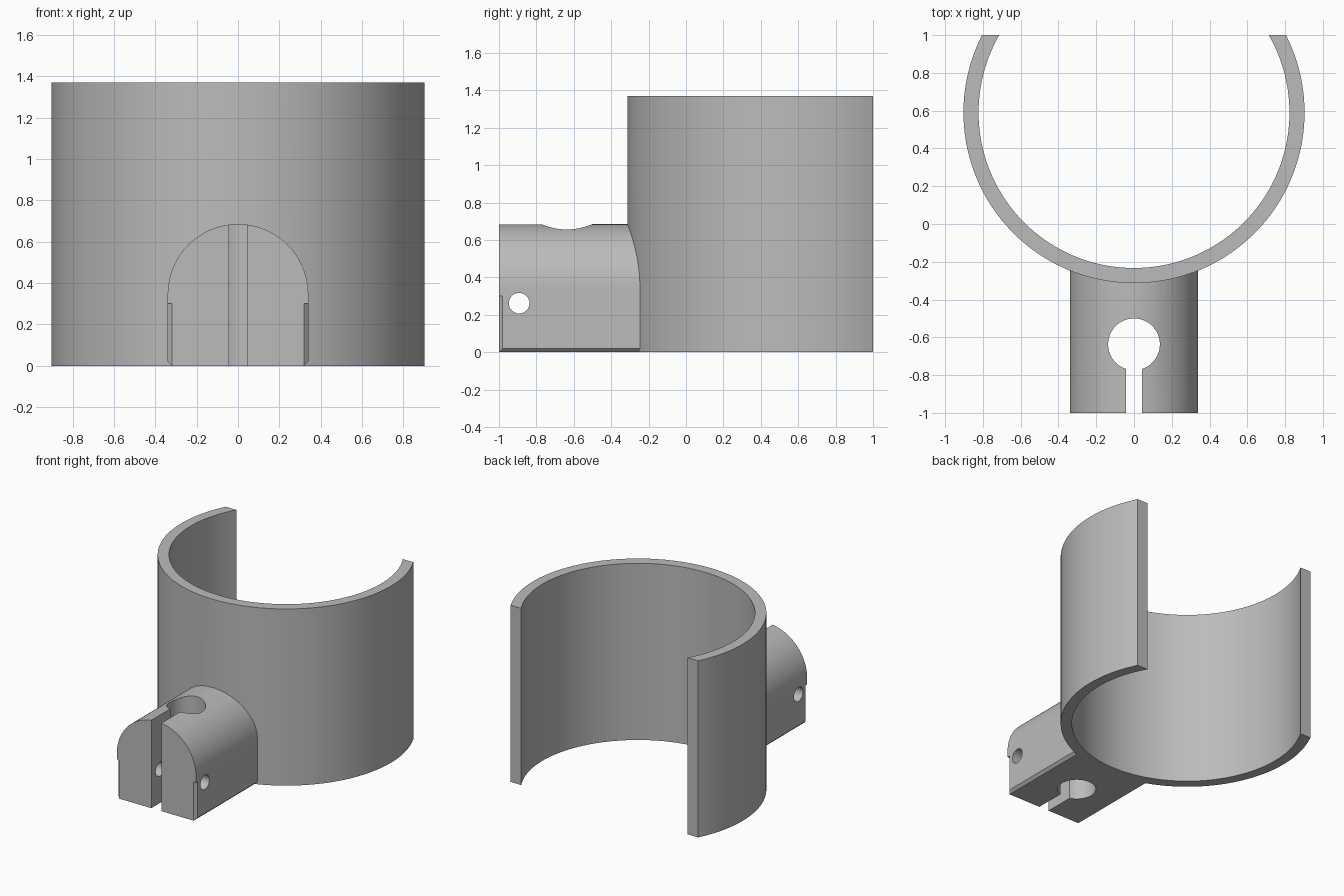
import bpy, bmesh, math
from mathutils import Vector

if "Cube" in bpy.data.objects:
    bpy.data.objects.remove(bpy.data.objects["Cube"])

grey = bpy.data.materials.new("plain grey")
grey.diffuse_color = (0.5, 0.5, 0.5, 1)
grey.use_nodes = True
grey.node_tree.nodes["Principled BSDF"].inputs["Base Color"].default_value = grey.diffuse_color


def prism(name, pts, direction):
    """Extrude a closed outline of 3D points along a direction."""
    bm = bmesh.new()
    face = bm.faces.new([bm.verts.new(p) for p in pts])
    ext = bmesh.ops.extrude_face_region(bm, geom=[face])
    moved = [v for v in ext["geom"] if isinstance(v, bmesh.types.BMVert)]
    bmesh.ops.translate(bm, verts=moved, vec=Vector(direction))
    bmesh.ops.recalc_face_normals(bm, faces=bm.faces)
    mesh = bpy.data.meshes.new(name)
    bm.to_mesh(mesh)
    bm.free()
    mesh.materials.append(grey)
    ob = bpy.data.objects.new(name, mesh)
    bpy.context.collection.objects.link(ob)
    return ob


def arc(r, a0, a1, n):
    return [(r * math.cos(a0 + (a1 - a0) * i / n),
             r * math.sin(a0 + (a1 - a0) * i / n)) for i in range(n + 1)]


def boolean(ob, other, op):
    """Apply a boolean and remove the tool object."""
    mod = ob.modifiers.new("cut", 'BOOLEAN')
    mod.object, mod.operation, mod.solver = other, op, 'EXACT'
    bpy.context.view_layer.objects.active = ob
    bpy.ops.object.modifier_apply(modifier=mod.name)
    bpy.data.objects.remove(other)


# Open ring wall, trimmed flat at the back
CY, RO, RI, H = 0.59, 0.903, 0.823, 1.37
ao, ai = math.asin((1 - CY) / RO), math.asin((1 - CY) / RI)
outline = arc(RO, math.pi - ao, 2 * math.pi + ao, 110)
outline += arc(RI, 2 * math.pi + ai, math.pi - ai, 110)
ring = prism("open_ring_clip", [(x, y + CY, 0) for x, y in outline], (0, 0, H))

# Round-topped mounting block with chamfered bottom edges
W, ZC, C = 0.34, 0.345, 0.02
prof = [(x, z + ZC) for x, z in arc(W, 0, math.pi, 48)]
prof += [(-W, C), (-W + C, 0), (W - C, 0), (W, C)]
block = prism("mounting_block", [(x, -1, z) for x, z in prof], (0, 0.76, 0))

# Vertical keyhole: round bore and front slot
R, HY, S = 0.137, -0.637, 0.043
a = math.asin(S / R)
key = [(x, y + HY) for x, y in arc(R, -math.pi / 2 + a, 1.5 * math.pi - a, 48)]
key += [(-S, -1.1), (S, -1.1)]
boolean(block, prism("keyhole", [(x, y, -0.1) for x, y in key], (0, 0, 1)), 'DIFFERENCE')

# Cross hole for the bolt
hole = arc(0.055, 0, 2 * math.pi, 32)[:-1]
boolean(block, prism("bolt_hole", [(-0.5, y - 0.892, z + 0.262) for y, z in hole],
                     (1, 0, 0)), 'DIFFERENCE')

# Chamfers on the front side edges
for s in (-1, 1):
    pts = [(s * W + dx, -1 + dy, -0.1)
           for dx, dy in ((C, 0), (0, C), (-C, 0), (0, -C))]
    boolean(block, prism("edge_cut", pts, (0, 0, 0.4)), 'DIFFERENCE')

boolean(ring, block, 'UNION')

bpy.ops.object.select_all(action='DESELECT')
ring.select_set(True)
bpy.context.view_layer.objects.active = ring
bpy.ops.object.shade_smooth_by_angle(angle=math.radians(30))
